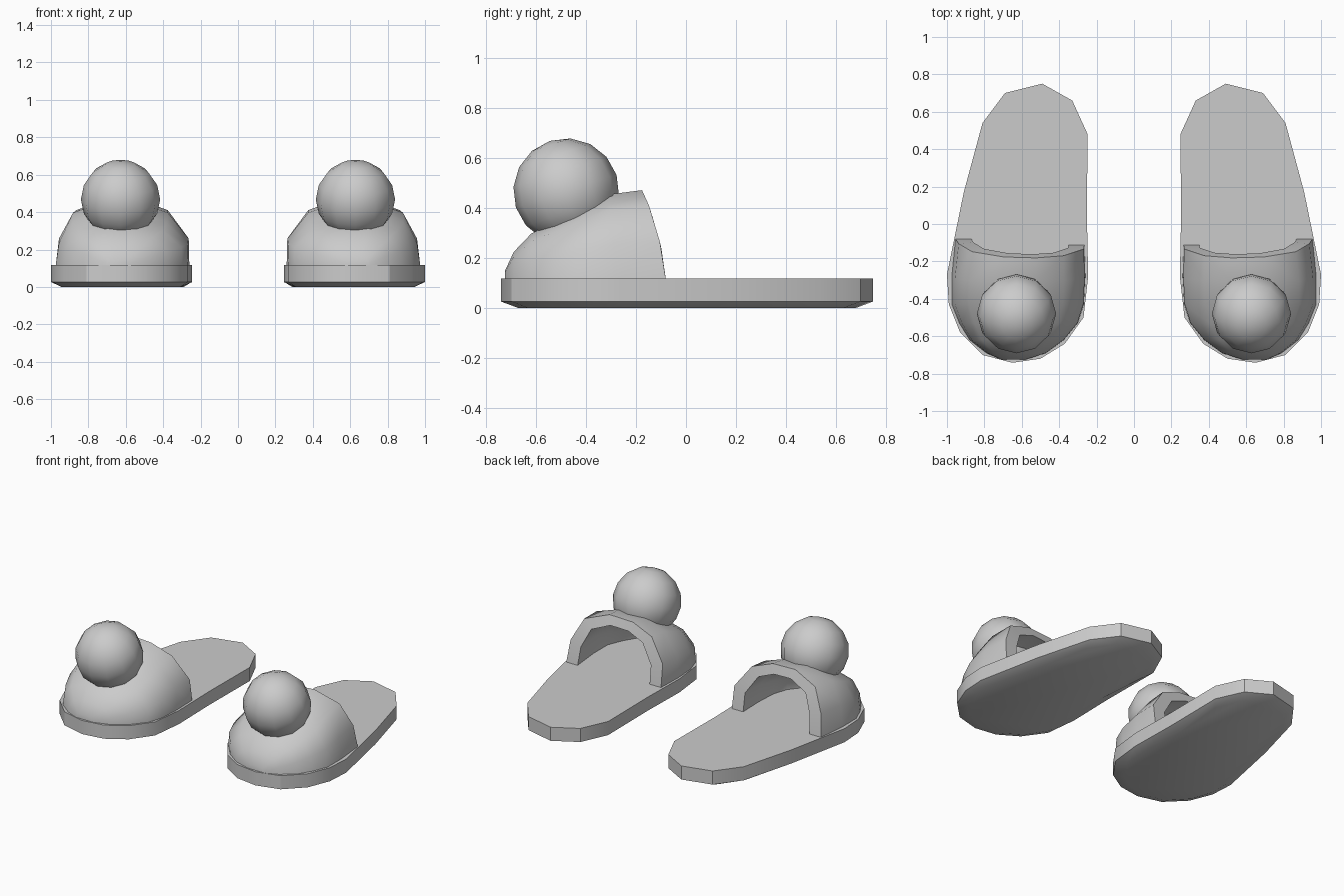
import bpy, bmesh, math
from mathutils import Matrix, Vector

cube = bpy.data.objects.get("Cube")
if cube:
    bpy.data.objects.remove(cube, do_unlink=True)

mat = bpy.data.materials.new("soft grey")
mat.use_nodes = True
grey = (0.6, 0.6, 0.6, 1)
mat.diffuse_color = grey
mat.node_tree.nodes["Principled BSDF"].inputs["Base Color"].default_value = grey


def finish(bm, name, side, angle):
    """Mirror to the wanted foot, fix normals and make the object."""
    if side < 0:
        bmesh.ops.scale(bm, vec=(-1, 1, 1), verts=bm.verts)
    bmesh.ops.recalc_face_normals(bm, faces=bm.faces)
    mesh = bpy.data.meshes.new(name)
    bm.to_mesh(mesh)
    bm.free()
    mesh.materials.append(mat)
    obj = bpy.data.objects.new(name, mesh)
    bpy.context.collection.objects.link(obj)
    bpy.ops.object.select_all(action='DESELECT')
    obj.select_set(True)
    bpy.context.view_layer.objects.active = obj
    bpy.ops.object.shade_smooth_by_angle(angle=math.radians(angle))


# Sole outline, from the heel clockwise
OUTLINE = [(.49, .75), (.69, .70), (.81, .54), (.91, .17), (1, -.27), (.99, -.43),
           (.93, -.58), (.81, -.70), (.65, -.742), (.50, -.72), (.37, -.64),
           (.27, -.50), (.245, -.28), (.252, .05), (.248, .48), (.33, .66)]


def sole(name, side):
    bm = bmesh.new()
    centre = Vector((.61, 0))
    rings = []
    for z, inset in ((0, .07), (.026, 0), (.118, 0)):
        ring = []
        for p in OUTLINE:
            d = Vector(p) - centre
            q = Vector(p) - d.normalized() * inset
            ring.append(bm.verts.new((q.x, q.y, z)))
        rings.append(ring)
    n = len(OUTLINE)
    for a, b in zip(rings, rings[1:]):
        for i in range(n):
            j = (i + 1) % n
            bm.faces.new((a[i], a[j], b[j], b[i]))
    bm.faces.new(rings[0])
    bm.faces.new(rings[-1])
    finish(bm, name, side, 30)


# Arch cross-section (across, up) and stations from opening to toe:
# y, inner side x, outer side x, top height, backward lean of the arch
ARCH = [(-1, 0), (-.99, .43), (-.68, .83), (-.25, .98), (.25, 1), (.74, .83), (.95, .43), (1, 0)]
STATIONS = [(-.095, .265, .955, .472, .085), (-.28, .26, .975, .455, .03),
            (-.43, .268, .975, .393, 0), (-.53, .30, .935, .345, 0),
            (-.62, .375, .88, .298, 0), (-.69, .47, .79, .225, 0),
            (-.725, .58, .71, .15, 0)]
BASE = .11


def arches(bm, stations, wall, roof):
    rows = []
    for k, (y, x0, x1, top, lean) in enumerate(stations):
        mid, half, rise = (x0 + x1) / 2, (x1 - x0) / 2 - wall, top - BASE - roof
        slant = .015 if k == 0 else 0
        rows.append([bm.verts.new((mid + u * half,
                                   y + slant * u - lean * (v * rise / (top - BASE)) ** 1.5,
                                   BASE + v * rise)) for u, v in ARCH])
    for a, b in zip(rows, rows[1:]):
        for i in range(len(ARCH) - 1):
            bm.faces.new((a[i], a[i + 1], b[i + 1], b[i]))
    bm.faces.new(rows[-1])
    return rows


def upper(name, side):
    bm = bmesh.new()
    outer = arches(bm, STATIONS, 0, 0)
    inner = arches(bm, STATIONS[:5], .085, .06)
    # Rim around the opening
    for i in range(len(ARCH) - 1):
        bm.faces.new((outer[0][i], outer[0][i + 1], inner[0][i + 1], inner[0][i]))
    finish(bm, name, side, 50)


def pompom(name, side):
    bm = bmesh.new()
    place = Matrix.Translation((.628, -.48, .468)) @ Matrix.Rotation(math.radians(18), 4, 'X')
    bmesh.ops.create_uvsphere(bm, u_segments=12, v_segments=8, radius=.212, matrix=place)
    finish(bm, name, side, 60)


for label, side in (("left", 1), ("right", -1)):
    sole(label + "_sole", side)
    upper(label + "_upper", side)
    pompom(label + "_pompom", side)
